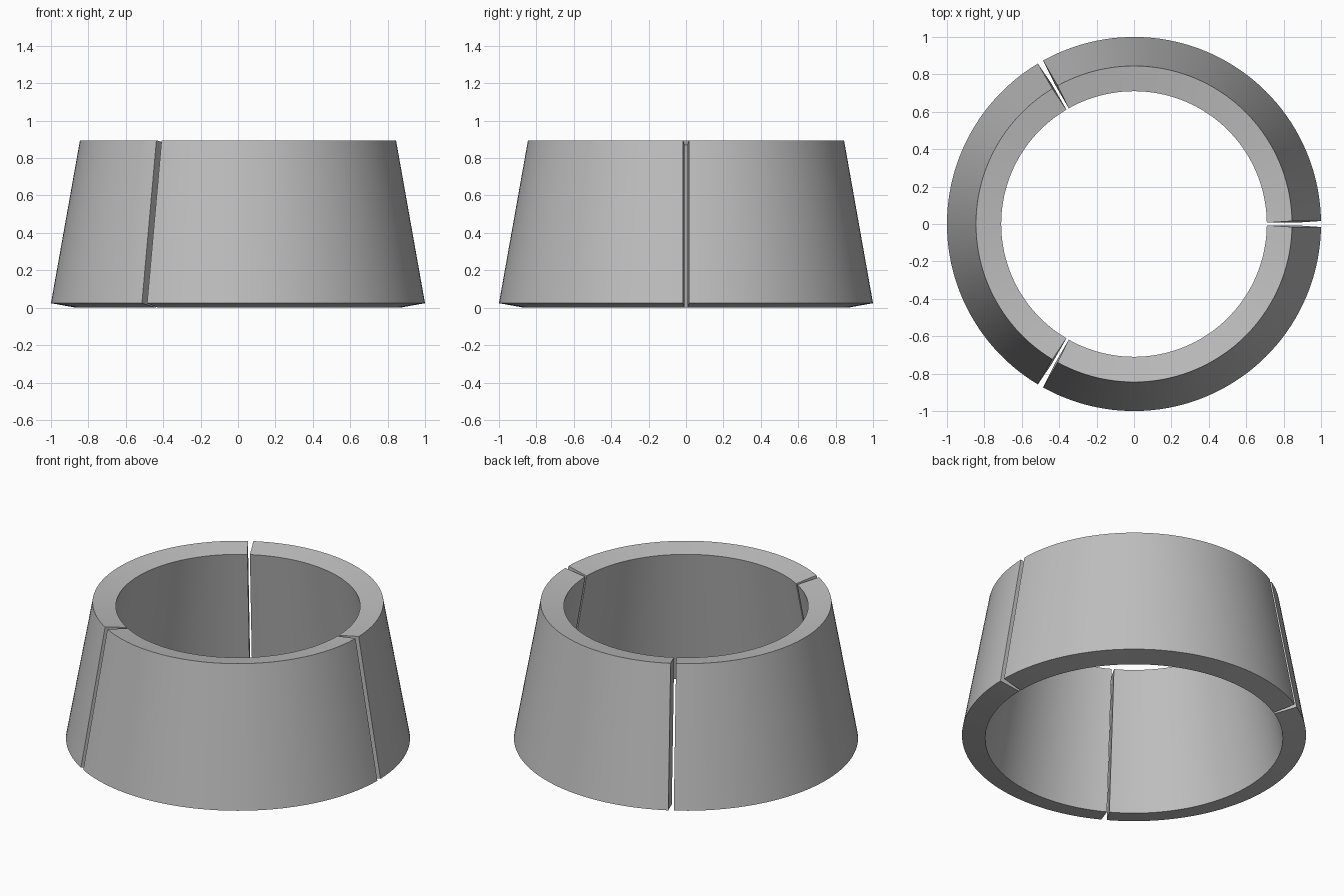
import bpy, bmesh, math

cube = bpy.data.objects.get("Cube")
if cube:
    bpy.data.objects.remove(cube, do_unlink=True)

grey = bpy.data.materials.new("mid grey")
grey.use_nodes = True
grey.diffuse_color = (0.52, 0.52, 0.52, 1)
grey.node_tree.nodes["Principled BSDF"].inputs["Base Color"].default_value = grey.diffuse_color

# Tilted wall section: radius, height, half width of the gap at that corner
SECTION = [(1.0, 0.024, 0.016), (0.845, 0.895, 0.016),
           (0.71, 0.871, 0.007), (0.865, 0.0, 0.007)]
STEPS = 48


def ring_segment(name, start):
    """One third of the tapered ring, with slim wedge gaps at both ends."""
    bm = bmesh.new()
    rows = []
    for i in range(STEPS + 1):
        row = []
        for radius, z, gap in SECTION:
            inset = math.asin(gap / radius)
            span = math.tau / 3 - 2 * inset
            a = start + inset + span * i / STEPS
            row.append(bm.verts.new((radius * math.cos(a), radius * math.sin(a), z)))
        rows.append(row)
    for r, s in zip(rows, rows[1:]):
        for k in range(4):
            n = (k + 1) % 4
            bm.faces.new((r[k], s[k], s[n], r[n]))
    # End caps
    bm.faces.new(rows[0])
    bm.faces.new(rows[-1][::-1])
    bmesh.ops.recalc_face_normals(bm, faces=bm.faces)
    mesh = bpy.data.meshes.new(name)
    bm.to_mesh(mesh)
    bm.free()
    mesh.materials.append(grey)
    obj = bpy.data.objects.new(name, mesh)
    bpy.context.collection.objects.link(obj)
    return obj


names = ["back_ring_segment", "right_ring_segment", "front_ring_segment"]
segments = [ring_segment(n, i * math.tau / 3) for i, n in enumerate(names)]

# Smooth curved walls, crisp rims
bpy.ops.object.select_all(action="DESELECT")
for obj in segments:
    obj.select_set(True)
bpy.context.view_layer.objects.active = segments[0]
bpy.ops.object.shade_smooth_by_angle(angle=math.radians(30))
